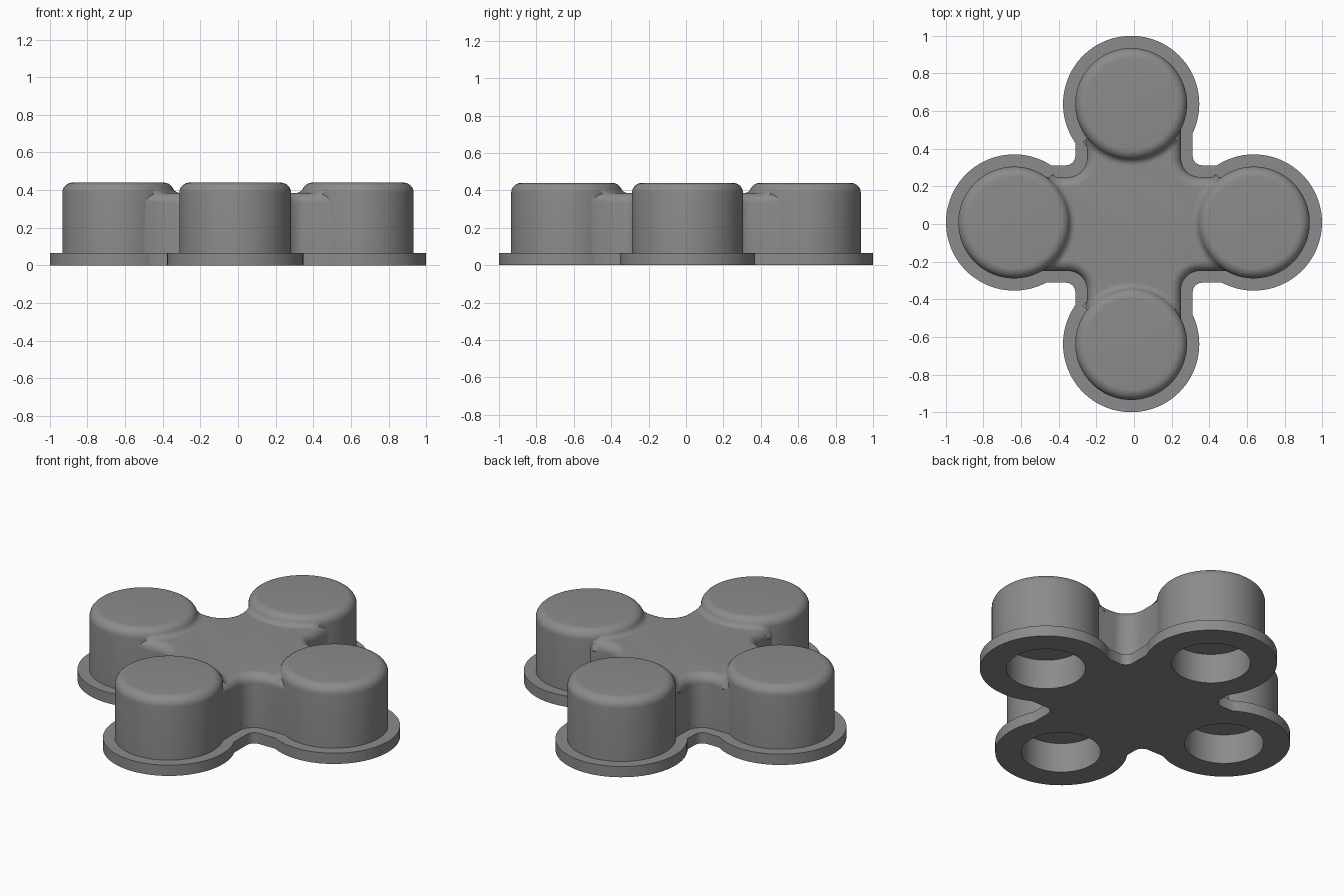
import bpy, bmesh, math
from math import sin, cos, pi, sqrt, asin

if "Cube" in bpy.data.objects:
    bpy.data.objects.remove(bpy.data.objects["Cube"])

PODS = [(0.637, 0.008), (-0.015, 0.638), (-0.637, 0.008), (-0.015, -0.638)]
POD_R, POD_TOP, EDGE = 0.297, 0.44, 0.055
WEB_HALF, WEB_TOP, WEB_EDGE = 0.25, 0.385, 0.055

grey = bpy.data.materials.new("plain grey")
grey.diffuse_color = (0.26, 0.26, 0.26, 1)
grey.use_nodes = True
grey.node_tree.nodes["Principled BSDF"].inputs["Base Color"].default_value = grey.diffuse_color


def make(name, verts, faces):
    me = bpy.data.meshes.new(name)
    me.from_pydata(verts, [], faces)
    bm = bmesh.new()
    bm.from_mesh(me)
    bmesh.ops.recalc_face_normals(bm, faces=bm.faces)
    bm.to_mesh(me)
    bm.free()
    me.materials.append(grey)
    ob = bpy.data.objects.new(name, me)
    bpy.context.collection.objects.link(ob)
    return ob


def stack(name, rings):
    """Closed solid skinned through rings of equal length."""
    n = len(rings[0])
    faces = [(k * n + i, k * n + (i + 1) % n, (k + 1) * n + (i + 1) % n, (k + 1) * n + i)
             for k in range(len(rings) - 1) for i in range(n)]
    faces += [tuple(range(n)), tuple(range((len(rings) - 1) * n, len(rings) * n))]
    return make(name, [v for r in rings for v in r], faces)


def circle(c, r, z, n=96):
    return [(c[0] + r * cos(2 * pi * i / n), c[1] + r * sin(2 * pi * i / n), z) for i in range(n)]


def cross(half, fillet, reach, z):
    """Plus-shaped outline with rounded inner corners."""
    pts = []
    for q in range(4):
        a = q * pi / 2
        c = half + fillet
        loc = [(reach, -half), (reach, half)]
        loc += [(c - fillet * sin(t), c - fillet * cos(t)) for t in [pi / 2 * i / 12 for i in range(13)]]
        pts += [(x * cos(a) - y * sin(a), x * sin(a) + y * cos(a), z) for x, y in loc]
    return pts


def rounded(z_top, r, steps=8):
    """(inset, height) pairs for a rounded top edge."""
    return [(r - r * cos(t), z_top - r + r * sin(t)) for t in [pi / 2 * i / steps for i in range(steps + 1)]]


def combine(target, tool, op):
    m = target.modifiers.new(op, 'BOOLEAN')
    m.operation, m.solver, m.object = op, 'EXACT', tool
    bpy.context.view_layer.objects.active = target
    bpy.ops.object.modifier_apply(modifier=m.name)
    bpy.data.objects.remove(tool)


# base flange: thin cross plus four discs
body = stack("housing", [cross(0.312, 0.05, 0.63, z) for z in (0, 0.065)])
for c in PODS:
    combine(body, stack("flange_disc", [circle(c, 0.362, z) for z in (0, 0.065)]), 'UNION')

# central web with rounded top edge
prof = [(0, 0.02)] + rounded(WEB_TOP, WEB_EDGE)
combine(body, stack("web", [cross(WEB_HALF - d, 0.10 + d, 0.60 - d, z) for d, z in prof]), 'UNION')

# four round pods
for c in PODS:
    prof = [(0, 0.02)] + rounded(POD_TOP, EDGE)
    combine(body, stack("pod", [circle(c, POD_R - d, z) for d, z in prof]), 'UNION')

# blind holes in the underside
for c in PODS:
    combine(body, stack("hole", [circle(c, 0.217, z) for z in (-0.1, 0.18)]), 'DIFFERENCE')

# concave blends where each pod meets the web
q = 0.04
run = sqrt((EDGE + q) ** 2 - q ** 2)
r0 = POD_R - EDGE + run
start = pi + asin(q / (EDGE + q))
N, M = 40, 8
blends = []
for k, c in enumerate(PODS):
    verts = []
    for i in range(N + 1):
        a = (k + 2) * pi / 2 + math.radians(-52 + 104 * i / N)
        for j in range(M + 1):
            t = start + (1.5 * pi - start) * j / M
            r = r0 + q * cos(t)
            x, y = c[0] + r * cos(a), c[1] + r * sin(a)
            d = WEB_HALF - abs(y if k % 2 == 0 else x)
            e = min(WEB_EDGE, max(0, WEB_EDGE - d))
            drop = WEB_EDGE - sqrt(WEB_EDGE ** 2 - e ** 2)
            verts.append((x, y, WEB_TOP + q + q * sin(t) - drop + 0.0005))
    w = M + 1
    faces = [(i * w + j, i * w + j + 1, (i + 1) * w + j + 1, (i + 1) * w + j)
             for i in range(N) for j in range(M)]
    ob = make("pod_blend", verts, faces)
    if ob.data.polygons[0].normal.z < 0:
        ob.data.flip_normals()
    blends.append(ob)

for ob in [body] + blends:
    bpy.ops.object.select_all(action='DESELECT')
    ob.select_set(True)
    bpy.context.view_layer.objects.active = ob
    bpy.ops.object.shade_smooth_by_angle(angle=math.radians(35))
